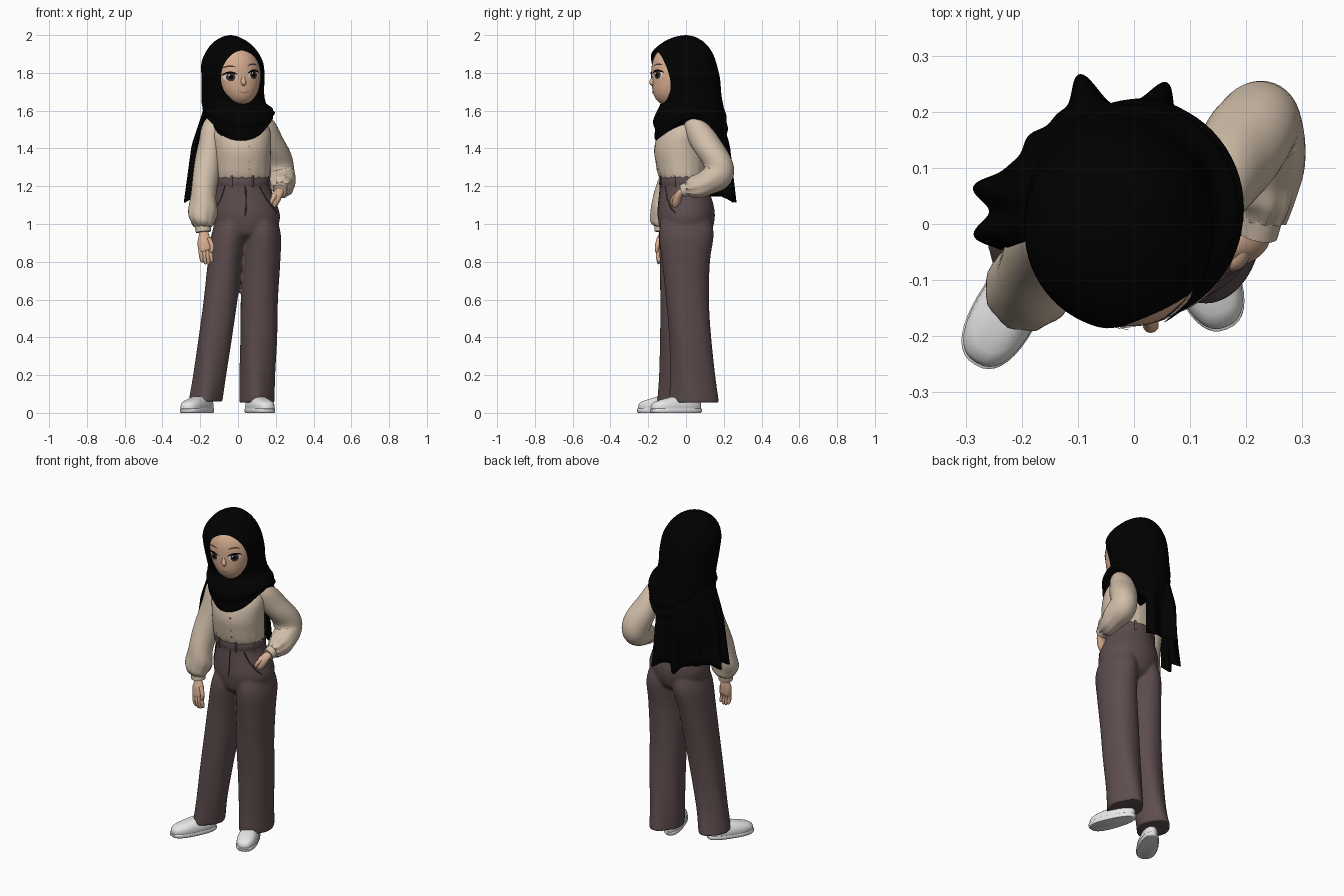
import bpy, bmesh, math
from mathutils import Vector, Matrix
from math import sin, cos, pi, sqrt, radians, exp

if "Cube" in bpy.data.objects:
    bpy.data.objects.remove(bpy.data.objects["Cube"])


def mat(name, r, g, b):
    m = bpy.data.materials.new(name)
    m.diffuse_color = (r, g, b, 1)
    m.use_nodes = True
    m.node_tree.nodes["Principled BSDF"].inputs["Base Color"].default_value = m.diffuse_color
    return m


BLACK = mat("black_cloth", .0003, .0003, .0003)
CREAM = mat("cream_cloth", .64, .52, .40)
PLUM = mat("plum_cloth", .11, .073, .075)
PLUM_DARK = mat("plum_seam", .06, .038, .04)
SKIN = mat("skin", .68, .42, .28)
WHITE = mat("white", .85, .85, .85)
IRIS = mat("dark_brown", .06, .03, .02)
LIP = mat("lip_brown", .40, .17, .12)


def make(name, rings, material, wrap=True, angle=50):
    """Skin a list of point rings into a smooth mesh."""
    bm = bmesh.new()
    vs = [[bm.verts.new(p) for p in ring] for ring in rings]
    n = len(vs[0])
    for a, b in zip(vs, vs[1:]):
        for i in range(n if wrap else n - 1):
            j = (i + 1) % n
            bm.faces.new((a[i], a[j], b[j], b[i]))
    if wrap:
        bm.faces.new(vs[0])
        bm.faces.new(vs[-1])
    bmesh.ops.recalc_face_normals(bm, faces=bm.faces)
    me = bpy.data.meshes.new(name)
    bm.to_mesh(me)
    bm.free()
    ob = bpy.data.objects.new(name, me)
    bpy.context.collection.objects.link(ob)
    me.materials.append(material)
    smooth(ob, angle)
    return ob


def smooth(ob, angle=50):
    bpy.ops.object.select_all(action='DESELECT')
    ob.select_set(True)
    bpy.context.view_layer.objects.active = ob
    bpy.ops.object.shade_smooth_by_angle(angle=radians(angle))


def spline(keys, sub=6):
    """Catmull-Rom interpolation of rows of numbers."""
    out = []
    for i in range(len(keys) - 1):
        p = [keys[max(0, min(len(keys) - 1, i + k))] for k in (-1, 0, 1, 2)]
        for s in range(sub):
            t = s / sub
            out.append([b + .5 * t * (c - a + t * (2 * a - 5 * b + 4 * c - d + t * (3 * (b - c) + d - a)))
                        for a, b, c, d in zip(*p)])
    return out + [list(keys[-1])]


def loft(name, keys, material, shape=None, n=48, sub=6):
    """Horizontal ellipses; each row is z, cx, cy, rx, ry."""
    rings = []
    for z, cx, cy, rx, ry in spline(keys, sub):
        ring = []
        for i in range(n):
            a = 2 * pi * i / n
            k, dz = shape(a, z) if shape else (0, 0)
            ring.append((cx + (rx + k) * cos(a), cy + (ry + k) * sin(a), z + dz))
        rings.append(ring)
    return make(name, rings, material)


def tube(name, keys, material, flat=1, shape=None, n=24, sub=6):
    """Sweep along a path; each row is x, y, z, radius."""
    rows = spline(keys, sub)
    rings = []
    for i, row in enumerate(rows):
        c = Vector(row[:3])
        t = (Vector(rows[min(i + 1, len(rows) - 1)][:3]) - Vector(rows[max(i - 1, 0)][:3])).normalized()
        u = Vector((0, 0, 1)) if abs(t.x) > .9 else Vector((1, 0, .01))
        u = (u - t * u.dot(t)).normalized()
        v = t.cross(u)
        r = max(row[3], .001)
        ring = []
        for j in range(n):
            a = 2 * pi * j / n
            k = r + (shape(a, i / (len(rows) - 1)) if shape else 0)
            ring.append(c + u * k * cos(a) + v * k * flat * sin(a))
        rings.append(ring)
    return make(name, rings, material)


# Head scarf: hood and bib, raised over the shoulders, with soft folds
def scarf_shape(a, z):
    low = max(0, min(1, (1.64 - z) / .2))
    fold = .006 * low * sin(95 * z + 2.5 * cos(a - .6))
    brow = .013 * max(0, cos(a + .9)) ** 4 * max(0, min(1, (z - 1.7) / .1)) * min(1, (2 - z) / .08)
    return fold + brow, low * (.12 * cos(a) ** 2 - .03 * abs(sin(a)))


hood = loft("head_scarf", [
    (1.39, .02, .03, .115, .155), (1.435, .015, .03, .158, .185), (1.50, .008, .027, .184, .192),
    (1.57, -.002, .022, .185, .193), (1.64, -.022, .03, .17, .165), (1.70, -.027, .018, .165, .168),
    (1.77, -.027, .003, .166, .177), (1.85, -.031, -.012, .163, .173), (1.91, -.034, -.018, .137, .156),
    (1.96, -.038, -.012, .095, .11), (1.99, -.04, -.006, .045, .055), (2.0, -.04, 0, .004, .004)],
    BLACK, scarf_shape, n=64)

# Face opening cut into the hood
HEAD = Matrix.Translation((-.015, -.012, 1.782)) @ Matrix.Rotation(radians(16), 4, 'Z') @ Matrix.Rotation(radians(-5), 4, 'Y')
cut = make("face_cutter", [[HEAD @ Vector((.114 * cos(a), y, .137 * sin(a)))
                            for a in [2 * pi * i / 48 for i in range(48)]] for y in (-.4, -.075)], BLACK)
mod = hood.modifiers.new("opening", 'BOOLEAN')
mod.object, mod.operation, mod.solver = cut, 'DIFFERENCE', 'EXACT'
bpy.context.view_layer.objects.active = hood
bpy.ops.object.modifier_apply(modifier=mod.name)
bpy.data.objects.remove(cut)
smooth(hood, 45)


# Face, narrowing to the chin
def face_size(z):
    w = .12 * sqrt(max(0, 1 - abs(z / .16) ** 2.6)) * (1 + (1.2 * z if z < 0 else 0))
    return max(w, .002), max(.112 * sqrt(max(0, 1 - abs(z / .162) ** (3 if z > 0 else 4))), .002)


def face_point(x, z, lift=0):
    w, d = face_size(z)
    return HEAD @ Vector((x, -.06 - d * sqrt(max(0, 1 - (x / w) ** 2)) - lift, z))


rings = []
for i in range(33):
    z = -.16 * cos(pi * i / 32)
    w, d = face_size(z)
    rings.append([HEAD @ Vector((w * cos(2 * pi * j / 48), -.06 + d * sin(2 * pi * j / 48), z)) for j in range(48)])
make("face", rings, SKIN)


# Painted face details as thin plates that follow the face
def plate(name, x, z, rx, rz, material, lift, bend=0, tilt=0):
    def ring(k):
        pts = []
        for i in range(24):
            a = 2 * pi * i / 24
            dx, dz = k * rx * cos(a), k * rz * sin(a)
            pts.append(face_point(x + dx, z + dz + tilt * dx - bend * (dx / rx) ** 2, lift))
        return pts
    make(name, [ring(k) for k in (1, .66, .33, .02)], material)


for side, s in (("left", 1), ("right", -1)):
    x = s * .062 - .008
    plate(side + "_eye_white", x, .002, .032, .021, WHITE, .002)
    plate(side + "_iris", x + .002, .002, .022, .022, IRIS, .0035)
    plate(side + "_pupil", x + .002, .002, .01, .012, BLACK, .005)
    plate(side + "_eye_glint", x - .006, .012, .004, .004, WHITE, .0065)
    plate(side + "_eyelash", x + s * .003, .026, .037, .006, BLACK, .006, .013)
    plate(side + "_eyebrow", x, .06, .03, .004, IRIS, .002, .008)
plate("mouth", -.004, -.086, .027, .004, LIP, .004, -.006)
tube("nose", [(*(HEAD @ Vector((-.006, y, z))), r) for y, z, r in
              ((-.158, .02, .005), (-.168, -.012, .010), (-.174, -.034, .014), (-.165, -.048, .006))], SKIN)

# Pleated scarf tail hanging round the back and left side
rows = []
for i in range(15):
    t = i / 14
    row = []
    for j in range(121):
        deg = 58 + 141 * j / 120
        a = radians(deg)
        w = sum(exp(-((deg - p) / 7) ** 2) for p in (69, 106, 171, 190))
        r = .15 + .04 * min(1, 2.5 * t) + .058 * t * w + .016 * t * max(0, -cos(a)) + .004 * t * cos(radians(18 * deg))
        row.append((-.03 + r * cos(a), .025 + r * sin(a), 1.62 - .475 * t - .03 * t * w))
    rows.append(row)
tail = make("scarf_tail", rows, BLACK, wrap=False)
tail.modifiers.new("thickness", 'SOLIDIFY').thickness = .008

# Blouse body with gathers at the waist
loft("blouse_body", [
    (1.225, .022, -.012, .135, .112), (1.255, .022, -.018, .148, .127), (1.32, .022, -.025, .15, .135),
    (1.40, .022, -.03, .152, .138), (1.48, .015, -.015, .158, .13), (1.54, .01, .01, .135, .105),
    (1.6, 0, .02, .07, .07)], CREAM,
    lambda a, z: (.004 * cos(18 * a) * max(0, (1.36 - z) / .13), 0))
for i in range(4):
    z = 1.29 + .04 * i
    y = -.155 - .09 * (z - 1.29)
    tube("blouse_button", [(.06, y + .015, z, .005), (.06, y, z, .005)], LIP, n=10, sub=1)


# Puffed sleeves, gathered at the cuffs
def gather(a, t):
    return .004 * cos(9 * a) * max(0, t - .55) / .45 + .003 * sin(20 * t + 2 * a)


tube("left_sleeve", [(.09, .02, 1.55, .045), (.138, .05, 1.505, .063), (.178, .11, 1.42, .072), (.211, .165, 1.33, .077),
                     (.226, .168, 1.26, .078), (.232, .10, 1.215, .068), (.232, .045, 1.195, .056),
                     (.227, .005, 1.187, .038)], CREAM, shape=gather, n=36)
tube("left_cuff", [(.229, .015, 1.188, .037), (.222, -.02, 1.175, .034)], CREAM, n=24)
tube("right_sleeve", [(-.075, .01, 1.555, .04), (-.125, -.005, 1.51, .062), (-.152, -.03, 1.40, .064),
                      (-.17, -.07, 1.26, .066), (-.184, -.1, 1.14, .071), (-.187, -.116, 1.06, .075),
                      (-.187, -.122, 1.01, .064), (-.187, -.124, .985, .042)], CREAM, shape=gather, n=36)
tube("right_cuff", [(-.187, -.123, .997, .043), (-.183, -.127, .958, .04)], CREAM, n=24)

# Hands: one hanging, one tucked in the pocket
tube("right_palm", [(-.183, -.125, .98, .025), (-.181, -.129, .945, .026), (-.178, -.135, .91, .036),
                    (-.174, -.14, .87, .037), (-.171, -.143, .855, .03)], SKIN, flat=.6)
for i in range(4):
    x, drop = -.198 + .017 * i, .008 * (i in (1, 2))
    tube("right_finger", [(x, -.138, .88, .012), (x + .003, -.147, .835, .012), (x + .008, -.143, .803 - drop, .009),
                          (x + .009, -.141, .797 - drop, .002)], SKIN, n=12)
tube("right_thumb", [(-.155, -.142, .925, .013), (-.138, -.152, .885, .012), (-.14, -.155, .855, .009),
                     (-.141, -.154, .848, .002)], SKIN, n=12)
tube("left_hand", [(.224, -.01, 1.18, .024), (.211, -.035, 1.158, .027), (.188, -.05, 1.12, .03),
                   (.165, -.055, 1.085, .022)], SKIN, flat=.75)
tube("left_thumb", [(.203, -.042, 1.16, .012), (.186, -.068, 1.135, .012), (.168, -.075, 1.105, .01)], SKIN, n=12)

# Trousers: hips and wide legs fused into one garment
HIPS = [(.91, .04, 0, .06, .08), (.95, .042, 0, .15, .13), (1.03, .042, .002, .18, .15), (1.1, .036, 0, .172, .146),
        (1.18, .026, -.008, .15, .13), (1.25, .022, -.012, .145, .126)]


def leg_fold(a, z):
    return .005 * max(0, (.9 - z) / .9) * cos(4 * a + 5 * z), 0


trousers = loft("trousers", HIPS, PLUM)
legs = [loft("left_leg", [(.055, .1, .042, .089, .128), (.2, .102, .035, .092, .117), (.4, .11, .022, .098, .112),
                          (.6, .113, .008, .1, .115), (.8, .124, .0, .1, .127), (.95, .127, .002, .099, .144),
                          (1.06, .11, .0, .08, .12)], PLUM, leg_fold),
        loft("right_leg", [(.06, -.172, -.035, .085, .113), (.2, -.15, -.04, .085, .1), (.4, -.12, -.038, .089, .1),
                           (.6, -.092, -.028, .091, .11), (.8, -.068, -.012, .092, .127), (.95, -.043, 0, .096, .144),
                           (1.06, -.02, 0, .08, .12)], PLUM, leg_fold)]
bpy.ops.object.select_all(action='DESELECT')
for ob in legs + [trousers]:
    ob.select_set(True)
bpy.context.view_layer.objects.active = trousers
bpy.ops.object.join()
m = trousers.modifiers.new("fuse", 'REMESH')
m.mode, m.voxel_size = 'VOXEL', .007
m = trousers.modifiers.new("soften", 'SMOOTH')
m.factor, m.iterations = .5, 5
for m in list(trousers.modifiers):
    bpy.ops.object.modifier_apply(modifier=m.name)
trousers.data.materials.clear()
trousers.data.materials.append(PLUM)
smooth(trousers, 50)

# Waistband and belt loops
loft("waistband", [(1.205, .023, -.012, .144, .126), (1.208, .023, -.012, .149, .13), (1.247, .022, -.012, .147, .128),
                   (1.25, .022, -.012, .142, .124)], PLUM, sub=2)
for i in range(8):
    a = pi / 8 + i * pi / 4
    x, y = .022 + .148 * cos(a), -.012 + .129 * sin(a)
    tube("belt_loop", [(x, y, 1.195, .006), (x, y, 1.256, .006)], PLUM, n=8, sub=1)


# Pocket edges and fly seam
def hip_line(name, pts):
    rows = spline(HIPS, 8)
    out = []
    for x, z in spline(pts):
        _, cx, cy, rx, ry = min(rows, key=lambda r: abs(r[0] - z))
        out.append((x, cy - ry * sqrt(max(0, 1 - ((x - cx) / rx) ** 2)), z, .003))
    tube(name, out, PLUM_DARK, n=8, sub=1)


hip_line("left_pocket_edge", [(.115, 1.2), (.14, 1.15), (.175, 1.1), (.205, 1.06)])
hip_line("right_pocket_edge", [(-.07, 1.2), (-.085, 1.15), (-.108, 1.1), (-.13, 1.06)])
hip_line("fly_seam", [(.04, 1.2), (.042, 1.12), (.04, 1.04)])


# Rounded shoes with soles and laces
def shoe(side, cx, cy, yaw, L):
    d = Vector((sin(yaw), -cos(yaw), 0))
    w = Vector((cos(yaw), sin(yaw), 0))

    def outline(z, off, l, width, slope=0):
        ring = []
        for i in range(40):
            a = 2 * pi * i / 40
            c, s = [math.copysign(abs(f) ** .82, f) for f in (cos(a), sin(a))]
            k = off + l * c
            ring.append(Vector((cx, cy, z - slope * max(0, k))) + d * k + w * width * (1 + .14 * c) * s)
        return ring
    make(side + "_sole", [outline(0, 0, L * .96, .053), outline(.006, 0, L, .057), outline(.02, 0, L, .057),
                          outline(.023, 0, L * .97, .055)], WHITE)
    make(side + "_shoe", [outline(.018, 0, L * .96, .053), outline(.035, 0, L * .97, .055), outline(.05, -.003, L * .94, .053),
                          outline(.064, -.01, L * .85, .047, .02), outline(.076, -.022, L * .7, .038, .06),
                          outline(.088, -.04, L * .45, .027, .1)], WHITE)
    for k in (.0, .022, .044):
        c = Vector((cx, cy, .08 - .22 * k)) + d * (k + .01)
        low = Vector((0, 0, .006))
        tube(side + "_lace", [(*(c - w * .022 - low), .005), (*c, .006), (*(c + w * .022 - low), .005)], WHITE, n=8)


shoe("left", .112, -.053, radians(22), .145)
shoe("right", -.213, -.13, radians(-30), .14)
